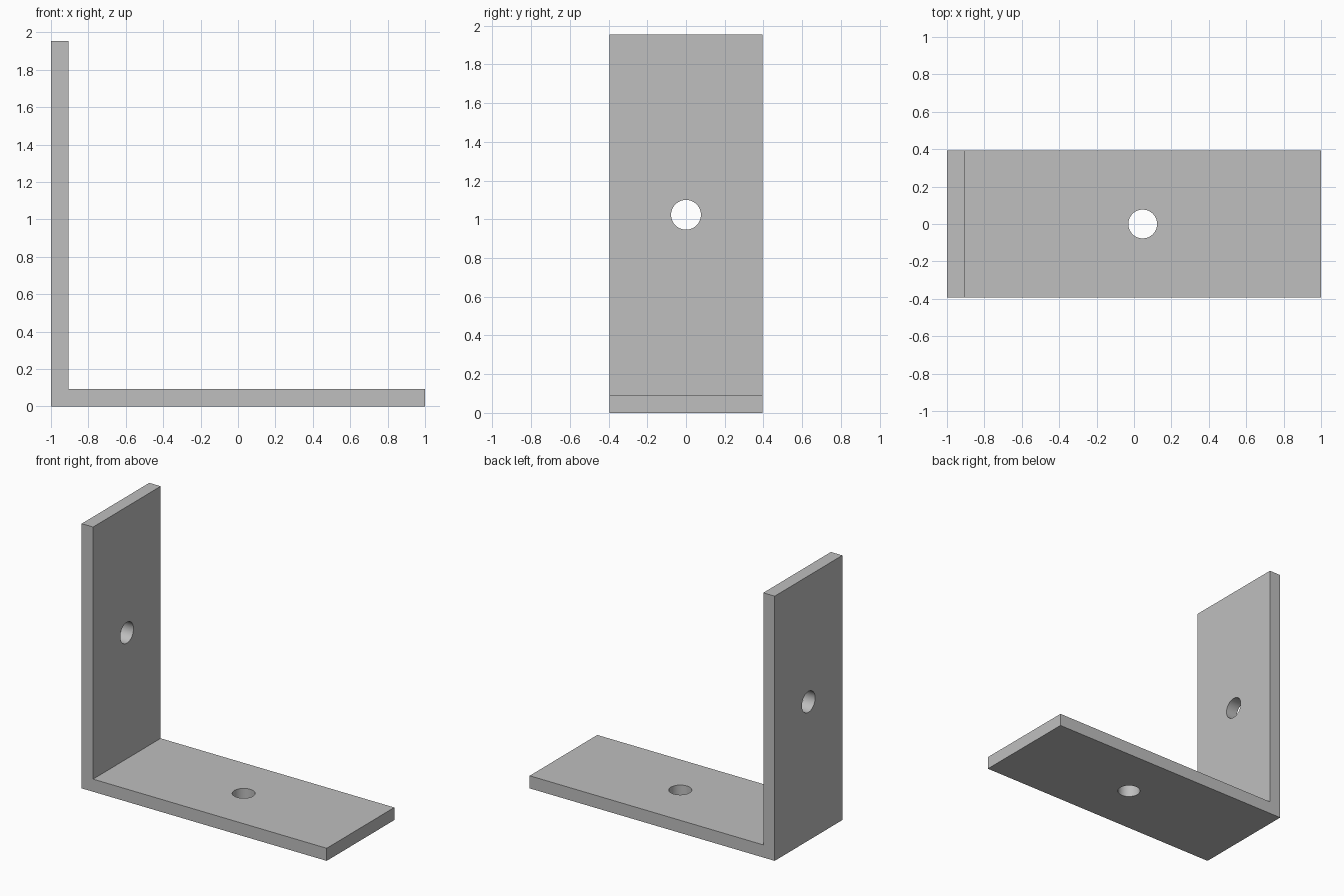
import bpy
import bmesh
import math

if "Cube" in bpy.data.objects:
    bpy.data.objects.remove(bpy.data.objects["Cube"], do_unlink=True)

WIDTH, HEIGHT, THICK = 0.788, 1.953, 0.093
HOLE_RADIUS = 0.077

metal = bpy.data.materials.new("plain grey")
metal.use_nodes = True
grey = (0.52, 0.52, 0.52, 1)
metal.diffuse_color = grey
metal.node_tree.nodes["Principled BSDF"].inputs["Base Color"].default_value = grey

# L-shaped profile extruded across the width
profile = [(-1, 0), (1, 0), (1, THICK), (THICK - 1, THICK),
           (THICK - 1, HEIGHT), (-1, HEIGHT)]
bm = bmesh.new()
face = bm.faces.new([bm.verts.new((x, -WIDTH / 2, z)) for x, z in profile])
extruded = bmesh.ops.extrude_face_region(bm, geom=[face])["geom"]
moved = [v for v in extruded if isinstance(v, bmesh.types.BMVert)]
bmesh.ops.translate(bm, verts=moved, vec=(0, WIDTH, 0))
bmesh.ops.recalc_face_normals(bm, faces=bm.faces)
mesh = bpy.data.meshes.new("angle_bracket")
bm.to_mesh(mesh)
bm.free()
mesh.materials.append(metal)
bracket = bpy.data.objects.new("angle_bracket", mesh)
bpy.context.collection.objects.link(bracket)


def drill(name, location, tilt):
    """Cut a round through hole in the bracket."""
    bpy.ops.mesh.primitive_cylinder_add(vertices=64, radius=HOLE_RADIUS, depth=THICK * 3,
                                        location=location, rotation=(0, tilt, 0))
    cutter = bpy.context.object
    cutter.name = name
    cutter.data.materials.append(metal)
    cut = bracket.modifiers.new(name, "BOOLEAN")
    cut.operation, cut.solver, cut.object = "DIFFERENCE", "EXACT", cutter
    bpy.ops.object.select_all(action="DESELECT")
    bracket.select_set(True)
    bpy.context.view_layer.objects.active = bracket
    bpy.ops.object.modifier_apply(modifier=name)
    bpy.data.objects.remove(cutter, do_unlink=True)


# One screw hole in the middle of each leg
drill("base_hole", (THICK / 2, 0, THICK / 2), 0)
drill("upright_hole", (-1 + THICK / 2, 0, (HEIGHT + THICK) / 2), math.pi / 2)

bpy.ops.object.shade_smooth_by_angle(angle=math.radians(30))
